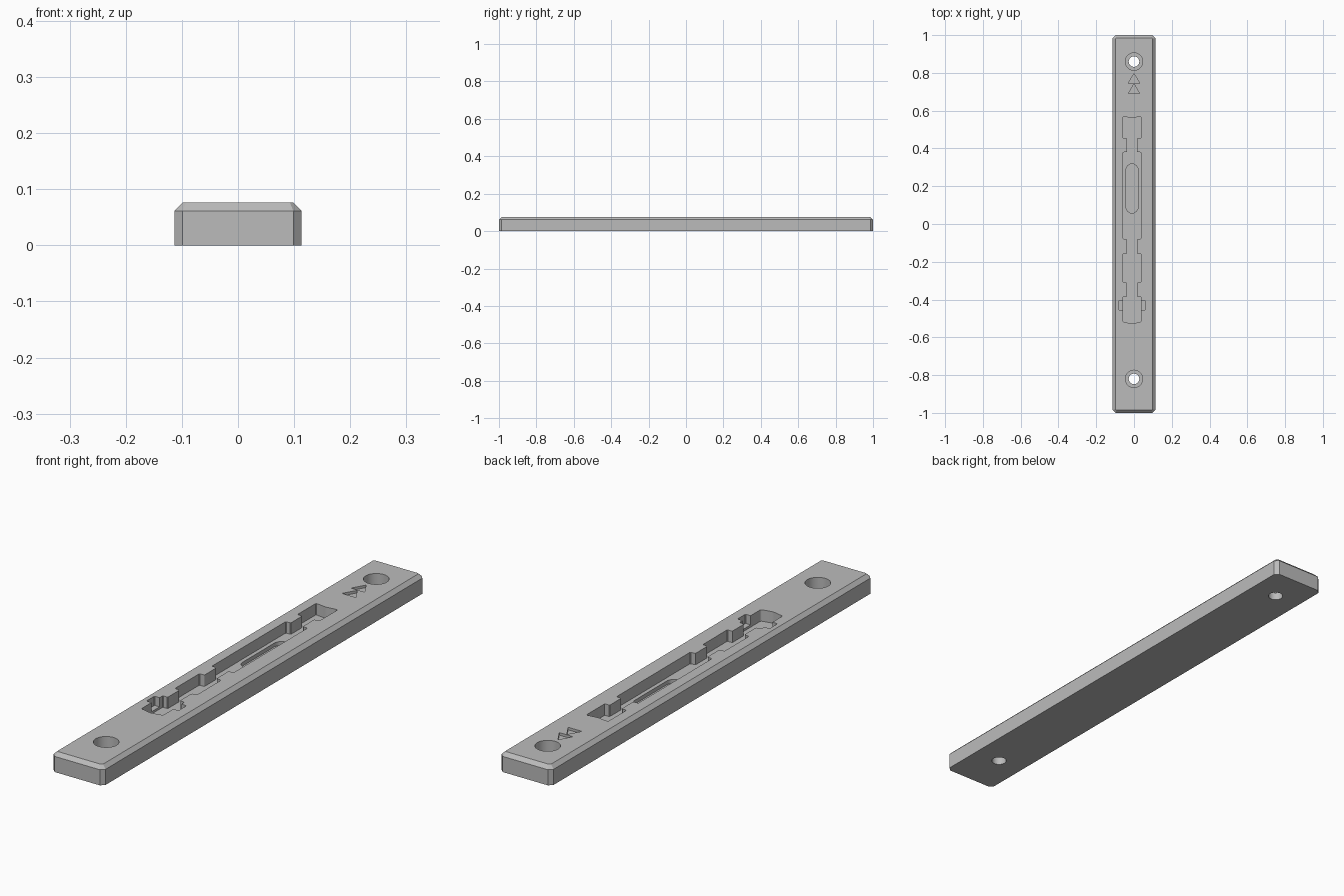
import bpy, bmesh, math

cube = bpy.data.objects.get("Cube")
if cube:
    bpy.data.objects.remove(cube, do_unlink=True)

grey = bpy.data.materials.new("mid_grey")
grey.use_nodes = True
COLOUR = (0.5, 0.5, 0.5, 1)
grey.diffuse_color = COLOUR
grey.node_tree.nodes["Principled BSDF"].inputs["Base Color"].default_value = COLOUR

TOP, HALF_W, CUT = 0.076, 0.113, 0.0145


def prism(name, outline, z0, z1):
    """Extrude a closed xy outline from z0 to z1."""
    bm = bmesh.new()
    face = bm.faces.new([bm.verts.new((x, y, z0)) for x, y in outline])
    up = bmesh.ops.extrude_face_region(bm, geom=[face])
    verts = [v for v in up["geom"] if isinstance(v, bmesh.types.BMVert)]
    bmesh.ops.translate(bm, verts=verts, vec=(0, 0, z1 - z0))
    bmesh.ops.recalc_face_normals(bm, faces=bm.faces)
    mesh = bpy.data.meshes.new(name)
    bm.to_mesh(mesh)
    bm.free()
    mesh.materials.append(grey)
    obj = bpy.data.objects.new(name, mesh)
    bpy.context.collection.objects.link(obj)
    return obj


def capsule(cx, y0, y1, r, n=16):
    """Outline with round ends; a circle when y0 equals y1."""
    pts = []
    for cy, start in ((y1, 0), (y0, math.pi)):
        last = n if y0 == y1 else n + 1
        for i in range(last):
            a = start + math.pi * i / n
            pts.append((cx + r * math.cos(a), cy + r * math.sin(a)))
    return pts


def rounded(pts, r=0.006, n=3):
    """Soften every corner of an outline with a small curve."""
    out = []
    for i, (x, y) in enumerate(pts):
        ends = []
        for qx, qy in (pts[i - 1], pts[(i + 1) % len(pts)]):
            d = math.hypot(qx - x, qy - y)
            k = min(r, d * 0.4) / d
            ends.append((x + (qx - x) * k, y + (qy - y) * k))
        (ax, ay), (bx, by) = ends
        for j in range(n + 1):
            t = j / n
            out.append(((1 - t) ** 2 * ax + 2 * t * (1 - t) * x + t * t * bx,
                        (1 - t) ** 2 * ay + 2 * t * (1 - t) * y + t * t * by))
    return out


# Bar with chamfered corners and a chamfered top rim
w, c = HALF_W, CUT
quarter = [(w, 1 - c), (w - c, 1)]
right = [(x, -y) for x, y in reversed(quarter)] + quarter
bar = prism("bar", right + [(-x, y) for x, y in reversed(right)], 0, TOP)
bm = bmesh.new()
bm.from_mesh(bar.data)
rim = [e for e in bm.edges if all(v.co.z > TOP - 1e-4 for v in e.verts)]
bmesh.ops.bevel(bm, geom=rim, offset=CUT, offset_type='OFFSET', segments=1,
                affect='EDGES', clamp_overlap=False)
bm.to_mesh(bar.data)
bm.free()

cutters = []
ABOVE = TOP + 0.05

# Screw holes with flat counterbores
for y in (0.86, -0.82):
    cutters.append(prism("screw_hole_cutter", capsule(0, y, y, 0.028), -0.05, ABOVE))
    cutters.append(prism("counterbore_cutter", capsule(0, y, y, 0.046), 0.031, ABOVE))

# Stepped pocket: wide chambers joined by narrow necks, bowed ends
MID, WIDE, NECK = -0.0105, 0.0475, 0.026
side = [(WIDE, -0.518), (WIDE, -0.385), (NECK, -0.385), (NECK, -0.31),
        (WIDE, -0.31), (WIDE, -0.157), (NECK, -0.157), (NECK, -0.08),
        (WIDE, -0.08), (WIDE, 0.38), (NECK, 0.38), (NECK, 0.453),
        (WIDE, 0.453), (WIDE, 0.568)]
outline = ([(MID + x, y) for x, y in side] + [(MID, 0.562)]
           + [(MID - x, y) for x, y in reversed(side)] + [(MID, -0.528)])
cutters.append(prism("pocket_cutter", rounded(outline), 0.031, ABOVE))

# Side notches across the front chamber and long slot in the pocket floor
notch = [(MID + x, y) for x, y in
         ((-0.07, -0.455), (0.07, -0.455), (0.07, -0.405), (-0.07, -0.405))]
cutters.append(prism("notch_cutter", rounded(notch), 0.04, ABOVE))
cutters.append(prism("slot_cutter", capsule(MID, 0.09, 0.286, 0.032), 0.016, ABOVE))

# Two shallow direction arrows
for y in (0.69, 0.745):
    arrow = [(-0.03, y), (0.03, y), (0, y + 0.052)]
    cutters.append(prism("arrow_cutter", arrow, TOP - 0.01, ABOVE))

for cutter in cutters:
    cutter.hide_render = True
    cutter.hide_viewport = True
    mod = bar.modifiers.new(cutter.name, 'BOOLEAN')
    mod.operation = 'DIFFERENCE'
    mod.solver = 'EXACT'
    mod.object = cutter

# Apply the cuts, then remove the helpers
bpy.context.view_layer.update()
graph = bpy.context.evaluated_depsgraph_get()
final = bpy.data.meshes.new_from_object(bar.evaluated_get(graph))
bar.modifiers.clear()
bar.data = final
for cutter in cutters:
    bpy.data.objects.remove(cutter, do_unlink=True)

bpy.context.view_layer.objects.active = bar
bar.select_set(True)
bpy.ops.object.shade_smooth_by_angle(angle=math.radians(30))
